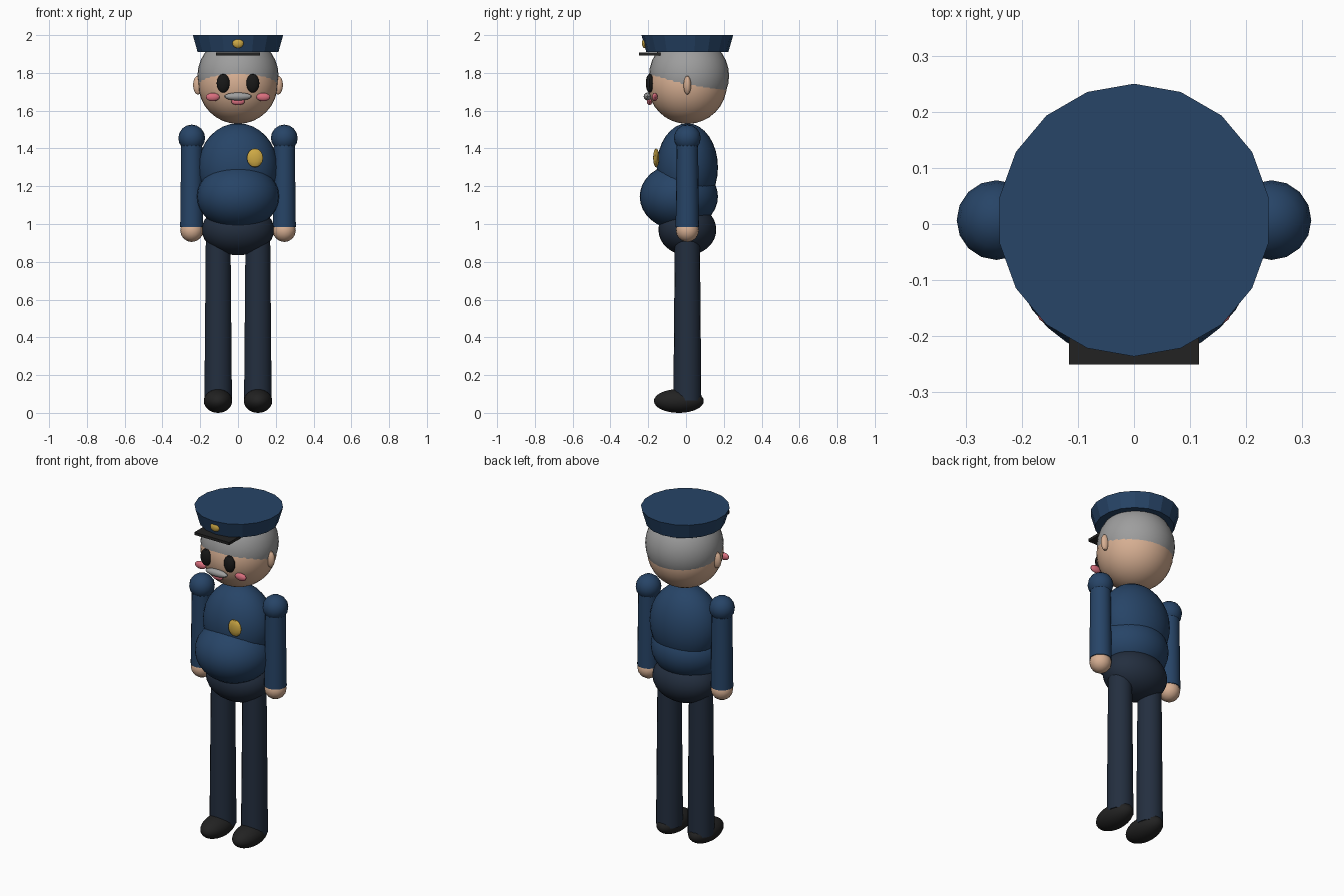
import bpy

cube = bpy.data.objects.get("Cube")
if cube:
    bpy.data.objects.remove(cube, do_unlink=True)


def material(name, rgb):
    mat = bpy.data.materials.new(name)
    mat.use_nodes = True
    colour = (*rgb, 1)
    mat.diffuse_color = colour
    mat.node_tree.nodes["Principled BSDF"].inputs["Base Color"].default_value = colour
    return mat


navy = material("navy cloth", (0.02, 0.058, 0.135))
dark = material("dark trouser cloth", (0.017, 0.028, 0.05))
black = material("black leather", (0.016, 0.016, 0.016))
eye_black = material("eye black", (0.009, 0.009, 0.009))
skin = material("skin", (0.68, 0.43, 0.29))
grey = material("grey hair", (0.34, 0.34, 0.34))
pink = material("pink", (0.70, 0.16, 0.21))
gold = material("gold", (0.62, 0.40, 0.06))

MID = 0.007  # depth of the body axis


def finish(name, mat, smooth=True):
    obj = bpy.context.object
    obj.name = name
    obj.data.materials.append(mat)
    if smooth:
        bpy.ops.object.shade_smooth_by_angle()
    return obj


def ball(name, mat, place, size, segments=32):
    bpy.ops.mesh.primitive_uv_sphere_add(
        segments=segments, ring_count=segments // 2, radius=1, location=place)
    bpy.context.object.scale = size
    bpy.ops.object.transform_apply(location=False, rotation=False, scale=True)
    return finish(name, mat)


def tube(name, mat, x, low, high, r_low, r_high, sides=18, smooth=True):
    bpy.ops.mesh.primitive_cone_add(
        vertices=sides, radius1=r_low, radius2=r_high, depth=high - low,
        location=(x, MID, (low + high) / 2))
    return finish(name, mat, smooth)


# Body
ball("torso", navy, (0, MID, 1.30), (0.21, 0.162, 0.233))
ball("belly", navy, (0, -0.038, 1.145), (0.218, 0.207, 0.175))
ball("hips", dark, (0, MID, 0.97), (0.192, 0.153, 0.135))
ball("chest_badge", gold, (0.09, -0.158, 1.35), (0.043, 0.016, 0.05), 16)

# Head and face
ball("head", skin, (0, MID, 1.74), (0.21, 0.21, 0.21))
ball("hair", grey, (0, 0.016, 1.784), (0.215, 0.212, 0.212))
ball("moustache", grey, (0, -0.203, 1.675), (0.073, 0.021, 0.021), 16)
ball("mouth", pink, (0, -0.193, 1.648), (0.036, 0.014, 0.019), 16)

# Cap
tube("cap", navy, 0, 1.91, 2.0, 0.217, 0.243, smooth=False)
ball("cap_badge", gold, (0, -0.219, 1.957), (0.03, 0.014, 0.026), 16)
bpy.ops.mesh.primitive_cube_add(size=1, location=(0, -0.193, 1.899))
bpy.context.object.scale = (0.232, 0.114, 0.016)
bpy.ops.object.transform_apply(location=False, rotation=False, scale=True)
finish("cap_visor", black, False)

# Paired parts
for side, s in (("left", 1), ("right", -1)):
    ball(side + "_eye", eye_black, (s * 0.078, -0.192, 1.745), (0.035, 0.021, 0.05), 16)
    ball(side + "_cheek", pink, (s * 0.134, -0.165, 1.672), (0.037, 0.015, 0.022), 16)
    ball(side + "_ear", skin, (s * 0.212, MID, 1.735), (0.026, 0.02, 0.05), 16)
    ball(side + "_shoulder", navy, (s * 0.245, MID, 1.455), (0.071, 0.071, 0.071), 16)
    tube(side + "_arm", navy, s * 0.245, 0.985, 1.455, 0.062, 0.056)
    ball(side + "_hand", skin, (s * 0.245, MID, 0.966), (0.061, 0.061, 0.061), 16)
    tube(side + "_leg", dark, s * 0.105, 0.065, 0.97, 0.074, 0.066)
    ball(side + "_shoe", black, (s * 0.106, -0.038, 0.063), (0.075, 0.132, 0.063))
